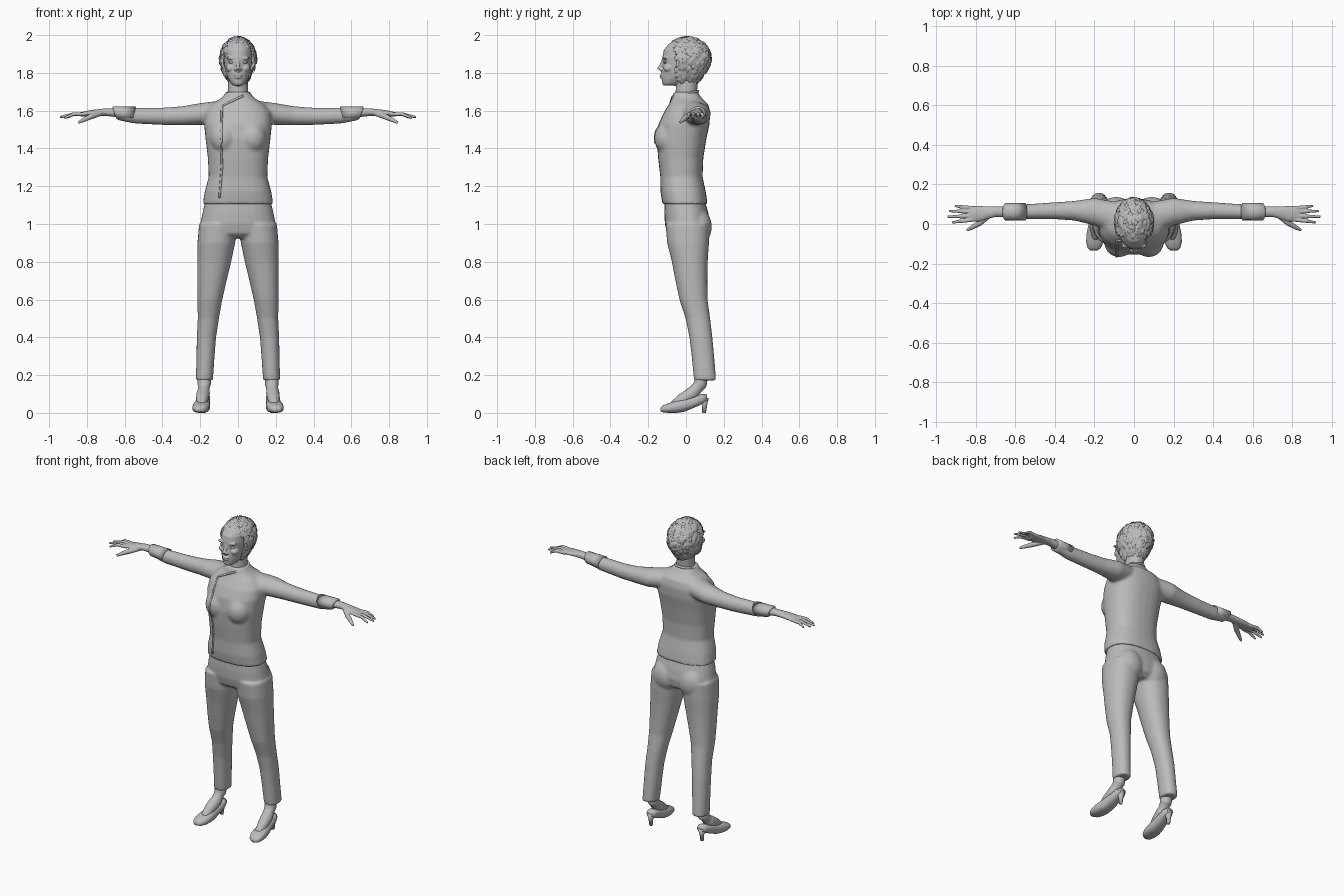
import bpy, bmesh, math, random
from mathutils import Vector as V, Matrix, noise
from mathutils.bvhtree import BVHTree

random.seed(4)
cube = bpy.data.objects.get("Cube")
if cube:
    bpy.data.objects.remove(cube)

grey = bpy.data.materials.new("plain_grey")
grey.use_nodes = True
grey.diffuse_color = (0.5, 0.5, 0.5, 1)
grey.node_tree.nodes["Principled BSDF"].inputs["Base Color"].default_value = grey.diffuse_color


def loft(bm, rings, n=28, p=2.0):
    """Closed skin through rings of (centre, half axis, half axis)."""
    loops = []
    for c, u, w in rings:
        loop = []
        for i in range(n):
            a = math.tau * i / n
            ca, sa = math.cos(a), math.sin(a)
            cx = math.copysign(abs(ca) ** (2 / p), ca)
            sx = math.copysign(abs(sa) ** (2 / p), sa)
            loop.append(bm.verts.new(V(c) + V(u) * cx + V(w) * sx))
        loops.append(loop)
    for a, b in zip(loops, loops[1:]):
        for i in range(n):
            j = (i + 1) % n
            bm.faces.new((a[i], a[j], b[j], b[i]))
    bm.faces.new(loops[0])
    bm.faces.new(loops[-1])


def upright(bm, rows, p=2.0, s=1):
    """Rows of z, front y, back y, half width, centre x."""
    loft(bm, [((s * x, (f + b) / 2, z), (w, 0, 0), (0, (b - f) / 2, 0))
              for z, f, b, w, x in rows], p=p)


def sweep(bm, pts, radii, n=14):
    pts = [V(q) for q in pts]
    rings = []
    for i, q in enumerate(pts):
        d = (pts[min(i + 1, len(pts) - 1)] - pts[max(i - 1, 0)]).normalized()
        u = d.orthogonal().normalized()
        if abs(d.z) < 0.9:
            u = d.cross(V((0, 0, 1))).normalized()
        rings.append((q, u * radii[i], d.cross(u) * radii[i]))
    loft(bm, rings, n)


def ball(bm, c, r, sub=3):
    m = Matrix.Translation(c) @ Matrix.Diagonal((*r, 1))
    return bmesh.ops.create_icosphere(bm, subdivisions=sub, radius=1, matrix=m)["verts"]


def finish(name, bm, voxel=0, smooth=0, recalc=True):
    if recalc:
        bmesh.ops.recalc_face_normals(bm, faces=bm.faces)
    me = bpy.data.meshes.new(name)
    for f in bm.faces:
        f.smooth = True
    bm.to_mesh(me)
    bm.free()
    me.materials.append(grey)
    ob = bpy.data.objects.new(name, me)
    bpy.context.collection.objects.link(ob)
    if voxel:
        r = ob.modifiers.new("Blend", "REMESH")
        r.mode, r.voxel_size, r.use_smooth_shade = "VOXEL", voxel, True
    if smooth:
        m = ob.modifiers.new("Soften", "SMOOTH")
        m.iterations, m.factor = smooth, 0.5
    return ob


SIDES = ((1, "left"), (-1, "right"))

# Jacket: torso, bust and sleeves blended together
bm = bmesh.new()
upright(bm, [(1.105, -.125, .115, .187, 0), (1.17, -.135, .105, .177, 0), (1.25, -.136, .088, .155, 0),
             (1.35, -.148, .092, .16, 0), (1.45, -.155, .108, .172, 0), (1.53, -.145, .125, .18, 0),
             (1.59, -.118, .128, .175, 0), (1.635, -.09, .118, .14, 0), (1.665, -.074, .085, .09, 0),
             (1.70, -.066, .062, .06, 0)], p=2.4)
for s, side in SIDES:
    ball(bm, (s * .075, -.095, 1.455), (.075, .073, .085))
    loft(bm, [((s * x, y, z), (0, ry, 0), (0, 0, rz)) for x, y, z, ry, rz in (
        (.08, .03, 1.595, .08, .06), (.2, .062, 1.582, .07, .058), (.3, .067, 1.573, .05, .05),
        (.4, .067, 1.57, .043, .046), (.55, .062, 1.574, .038, .042), (.645, .062, 1.585, .033, .034))])
jacket = finish("jacket", bm, .009, 6)

# Piping for the slanted front opening, collar and hem, laid on the jacket
dg = bpy.context.evaluated_depsgraph_get()
tree = BVHTree.FromObject(jacket, dg)


def piping(name, pts, r):
    path = []
    for a, b in zip(pts, pts[1:]):
        for k in range(8):
            q = V(a).lerp(V(b), k / 8)
            hit = tree.ray_cast(V((q.x, -1, q.y)), V((0, 1, 0)))[0]
            if hit:
                path.append(hit)
    bm = bmesh.new()
    sweep(bm, path, [r] * len(path), 8)
    finish(name, bm)


piping("front_opening", [(.03, 1.68), (-.085, 1.625), (-.088, 1.45), (-.085, 1.3), (-.1, 1.115)], .006)
bm = bmesh.new()
sweep(bm, [(.061 * math.sin(a), .063 * -math.cos(a), 1.688 - .014 * math.cos(a))
           for a in [math.tau * i / 32 for i in range(33)]], [.007] * 33, 8)
finish("collar", bm)

# Turned-back cuffs, tilted open at the top
for s, side in SIDES:
    bm = bmesh.new()
    loft(bm, [((s * x, .062, z), (0, ry, 0), (s * t, 0, rz)) for x, z, ry, rz, t in (
        (.555, 1.583, .037, .03, 0), (.55, 1.584, .044, .037, -.01), (.6, 1.586, .043, .036, .005),
        (.65, 1.588, .044, .034, .012), (.655, 1.588, .036, .028, .01))])
    finish(side + "_cuff", bm)

# Trousers: hips, seat and legs
bm = bmesh.new()
upright(bm, [(1.14, -.112, .095, .168, 0), (1.06, -.115, .118, .188, 0), (1.0, -.112, .128, .2, 0),
             (.95, -.1, .12, .2, 0), (.925, -.07, .09, .18, 0)], p=2.3)
for s, side in SIDES:
    ball(bm, (s * .09, .06, .985), (.09, .077, .1))
    upright(bm, [(1.0, -.108, .125, .098, .108), (.9, -.1, .122, .1, .115), (.8, -.075, .115, .09, .126),
                 (.7, -.056, .113, .078, .138), (.6, -.035, .114, .066, .149), (.5, -.002, .128, .056, .157),
                 (.4, .018, .14, .051, .167), (.3, .03, .149, .048, .172), (.172, .042, .16, .045, .178)],
            p=2.2, s=s)
finish("trousers", bm, .008, 5)

# Feet, pumps and heels
for s, side in SIDES:
    bm = bmesh.new()
    sweep(bm, [(s * .193, -.07, .04), (s * .19, -.02, .07), (s * .184, .035, .105), (s * .179, .075, .15),
               (s * .178, .088, .23)], [.022, .033, .036, .036, .035])
    finish(side + "_foot", bm, .005, 4)
    bm = bmesh.new()
    loft(bm, [((s * x, y, (b + t) / 2), (w, 0, 0), (0, 0, (t - b) / 2)) for y, x, w, b, t in (
        (-.135, .203, .018, .008, .028), (-.12, .201, .034, .003, .041), (-.09, .198, .044, 0, .052),
        (-.05, .194, .046, 0, .064), (-.01, .19, .042, .006, .075), (.04, .185, .037, .026, .087),
        (.085, .181, .034, .047, .1), (.112, .18, .022, .06, .098))], p=2.5)
    finish(side + "_shoe", bm)
    bm = bmesh.new()
    sweep(bm, [(s * .181, .093, .075), (s * .182, .098, .04), (s * .182, .096, 0)], [.028, .014, .01])
    finish(side + "_heel", bm)

# Hands: wrist, palm, four fingers and a drooping thumb
for s, side in SIDES:
    bm = bmesh.new()
    loft(bm, [((s * x, y, z), (0, ry, 0), (0, 0, rz)) for x, y, z, ry, rz in (
        (.62, .062, 1.588, .029, .025), (.7, .062, 1.592, .026, .02), (.74, .057, 1.59, .032, .018),
        (.79, .052, 1.586, .04, .015), (.835, .052, 1.58, .038, .011))], 20)
    for y, ty, tx, tz in ((.08, .092, .905, 1.562), (.062, .066, .935, 1.566),
                          (.041, .037, .943, 1.566), (.022, .008, .92, 1.56)):
        sweep(bm, [(s * .81, y, 1.582), (s * .87, (y + ty) / 2, 1.582), (s * tx, ty, tz)],
              [.0105, .0095, .006])
    sweep(bm, [(s * .73, .045, 1.585), (s * .78, .005, 1.568), (s * .82, -.018, 1.55), (s * .845, -.032, 1.537)],
          [.014, .015, .011, .007])
    finish(side + "_hand", bm, .0035, 3)

# Head with neck, brow, nose, lips and jaw
bm = bmesh.new()
upright(bm, [(1.64, -.055, .06, .06, 0), (1.70, -.055, .058, .053, 0), (1.80, -.05, .07, .052, 0)])
upright(bm, [(1.732, -.118, -.06, .022, 0), (1.745, -.126, -.02, .038, 0), (1.77, -.128, .02, .053, 0),
             (1.8, -.127, .06, .065, 0), (1.84, -.124, .09, .072, 0), (1.88, -.126, .1, .076, 0),
             (1.92, -.118, .1, .074, 0), (1.955, -.09, .08, .06, 0), (1.975, -.05, .04, .03, 0)], p=2.2)
sweep(bm, [(0, -.118, 1.872), (0, -.13, 1.845), (0, -.142, 1.822), (0, -.128, 1.808)], [.008, .009, .012, .008])
for s, side in SIDES:
    ball(bm, (s * .012, -.132, 1.818), (.009, .011, .008))
    ball(bm, (s * .034, -.11, 1.878), (.03, .014, .008))
    ball(bm, (s * .04, -.09, 1.825), (.025, .03, .022))
ball(bm, (0, -.124, 1.788), (.024, .016, .006))
ball(bm, (0, -.122, 1.776), (.021, .017, .007))
finish("head", bm, .004, 3)
for s, side in SIDES:
    bm = bmesh.new()
    ball(bm, (s * .034, -.109, 1.856), (.017, .011, .007))
    finish(side + "_eye", bm)


# Short cropped hair: a ruffled cap with an open face, plus layered locks
def hair_point(d):
    c = V((d.x * .096, .008 + d.y * .124, 1.872 + d.z * .118))
    if d.z < 0:
        k = 1 + .3 * d.z * d.z
        c = V((c.x * (1 - .1 * d.z * d.z), c.y + .015 * d.z, 1.872 + d.z * .118 * k))
    return c


def covered(q):
    fringe = 1.915 + .25 * q.x
    if q.y < -.055:
        return q.z > fringe
    return q.z > 1.775 - (q.y + .055) * .4


bm = bmesh.new()
ball(bm, (0, 0, 0), (1, 1, 1), 5)
for v in bm.verts:
    d = v.co.normalized()
    v.co = hair_point(d) + d * (.007 * noise.noise(d * 4) + .005 * noise.noise(d * 9))
bmesh.ops.delete(bm, geom=[v for v in bm.verts if not covered(v.co)], context="VERTS")
cap = finish("hair_cap", bm, recalc=False)
thick = cap.modifiers.new("Thickness", "SOLIDIFY")
thick.thickness, thick.offset = .012, -1

bm = bmesh.new()
crown = V((.15, .35, 1)).normalized()
for k in range(330):
    d = V([random.gauss(0, 1) for _ in range(3)]).normalized()
    if not covered(hair_point(d)):
        continue
    flow = (d - crown) - d * d.dot(d - crown)
    flow = (flow.normalized() + .5 * V([random.uniform(-1, 1) for _ in range(3)])).normalized()
    across = d.cross(flow).normalized()
    length, width = random.uniform(.25, .42), random.uniform(.06, .12)
    rows = []
    for t, w, lift in ((0, .5, -.003), (.35, 1, .006), (.7, .8, .007), (1, .1, .004)):
        m = (d + flow * length * (t - .4)).normalized()
        rows.append([bm.verts.new(hair_point((m + across * width * w * e).normalized())
                                  + m * (lift - .003 * abs(e))) for e in (-1, 0, 1)])
    for a, b in zip(rows, rows[1:]):
        for i in (0, 1):
            bm.faces.new((a[i], b[i], b[i + 1], a[i + 1]))
finish("hair_locks", bm, recalc=False)
